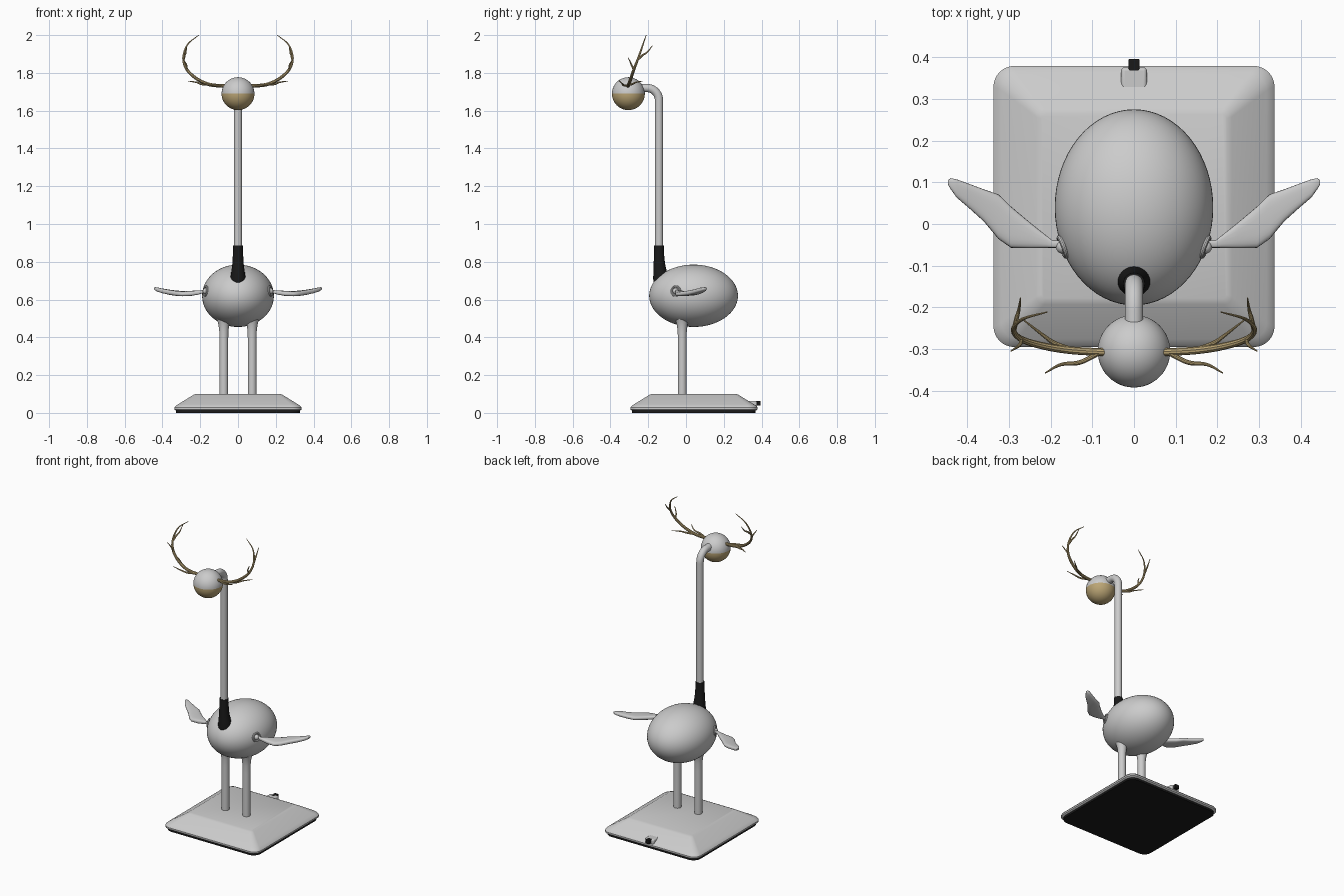
import bpy, bmesh, math
from mathutils import Vector

if "Cube" in bpy.data.objects:
    bpy.data.objects.remove(bpy.data.objects["Cube"])


def material(name, rgb):
    m = bpy.data.materials.new(name)
    m.diffuse_color = (*rgb, 1)
    m.use_nodes = True
    m.node_tree.nodes["Principled BSDF"].inputs["Base Color"].default_value = m.diffuse_color
    return m


BLACK = material("black", (0.01, 0.01, 0.01))
GOLD = material("gold", (0.50, 0.38, 0.18))


def finish(ob, name, mat=None, mirror=False, angle=35):
    ob.name = name
    if mat:
        ob.data.materials.append(mat)
    bpy.ops.object.select_all(action='DESELECT')
    ob.select_set(True)
    bpy.context.view_layer.objects.active = ob
    bpy.ops.object.shade_smooth_by_angle(angle=math.radians(angle))
    if mirror:
        ob.modifiers.new("Mirror", 'MIRROR')
    return ob


def loft(name, stacks, mat=None, mirror=False, angle=35):
    """Skin each stack of equal-sized rings and cap both ends."""
    bm = bmesh.new()
    for rings in stacks:
        rows = [[bm.verts.new(p) for p in ring] for ring in rings]
        n = len(rows[0])
        for a, b in zip(rows, rows[1:]):
            for i in range(n):
                j = (i + 1) % n
                bm.faces.new((a[i], a[j], b[j], b[i]))
        bm.faces.new(rows[0][::-1])
        bm.faces.new(rows[-1])
    bmesh.ops.recalc_face_normals(bm, faces=bm.faces)
    me = bpy.data.meshes.new(name)
    bm.to_mesh(me)
    bm.free()
    ob = bpy.data.objects.new(name, me)
    bpy.context.collection.objects.link(ob)
    return finish(ob, name, mat, mirror, angle)


def lathe(profile, cx, cy, n=48):
    """Rings around a vertical axis from (radius, z) pairs."""
    return [[(cx + r * math.cos(2 * math.pi * i / n), cy + r * math.sin(2 * math.pi * i / n), z)
             for i in range(n)] for r, z in profile]


def smooth_path(pts, steps=6):
    """Catmull-Rom sampling of a few control points."""
    p = [Vector(q) for q in pts]
    p = [2 * p[0] - p[1]] + p + [2 * p[-1] - p[-2]]
    out = []
    for a, b, c, d in zip(p, p[1:], p[2:], p[3:]):
        for s in range(steps):
            t = s / steps
            out.append(0.5 * (2 * b + (c - a) * t + (2 * a - 5 * b + 4 * c - d) * t * t
                              + (3 * b - a - 3 * c + d) * t ** 3))
    return out + [p[-2]]


def tube(path, r0, r1, n=10):
    """Rings along a path, radius tapering from r0 to r1."""
    rings = []
    side = None
    for k, c in enumerate(path):
        t = (path[min(k + 1, len(path) - 1)] - path[max(k - 1, 0)]).normalized()
        u = side if side else t.orthogonal()
        u = (u - t * u.dot(t)).normalized()
        side = u
        v = t.cross(u)
        f = k / (len(path) - 1)
        r = r0 + (r1 - r0) * f * f
        rings.append([c + r * (u * math.cos(2 * math.pi * i / n) + v * math.sin(2 * math.pi * i / n))
                      for i in range(n)])
    return rings


def rounded_square(half, radius, z, cy=0.042, n=8):
    ring = []
    for q, (sx, sy) in enumerate(((1, 1), (-1, 1), (-1, -1), (1, -1))):
        for i in range(n + 1):
            a = math.pi / 2 * (q + i / n)
            ring.append((sx * (half - radius) + radius * math.cos(a),
                         cy + sy * (half - radius) + radius * math.sin(a), z))
    return ring


# Base plate, rubber pad and power socket
loft("base", [[rounded_square(*s) for s in (
    (0.329, 0.05, 0.012), (0.337, 0.05, 0.018), (0.337, 0.05, 0.028), (0.330, 0.045, 0.037),
    (0.318, 0.04, 0.045), (0.235, 0.02, 0.096), (0.222, 0.012, 0.101))]], angle=25)
loft("base_pad", [[rounded_square(0.327, 0.05, 0.0), rounded_square(0.327, 0.05, 0.014)]], BLACK)


def box(name, size, loc, bevel, mat=None):
    bpy.ops.mesh.primitive_cube_add(size=1, location=loc)
    ob = bpy.context.object
    ob.scale = size
    bpy.ops.object.transform_apply(location=False, rotation=False)
    m = ob.modifiers.new("Bevel", 'BEVEL')
    m.width, m.segments = bevel, 3
    finish(ob, name, mat)


box("socket_housing", (0.062, 0.075, 0.034), (0, 0.338, 0.047), 0.008)
box("socket_plug", (0.026, 0.045, 0.026), (0, 0.373, 0.051), 0.003, BLACK)

# Body
bpy.ops.mesh.primitive_uv_sphere_add(segments=64, ring_count=32, radius=1, location=(0, 0.04, 0.62))
bpy.context.object.scale = (0.19, 0.235, 0.165)
finish(bpy.context.object, "body")

# Legs flaring into the body
loft("legs", [lathe([(0.023, 0.09), (0.023, 0.38), (0.024, 0.43), (0.028, 0.465),
                     (0.035, 0.49), (0.045, 0.515)], 0.075, -0.02, 32)], mirror=True)

# Neck with a bend into the head
neck = [(0, -0.143, 0.70), (0, -0.143, 1.655)]
neck += [(0, -0.208 + 0.065 * math.cos(a), 1.655 + 0.065 * math.sin(a))
         for a in [math.pi / 2 * i / 12 for i in range(1, 13)]] + [(0, -0.26, 1.72)]
loft("neck", [tube([Vector(p) for p in neck], 0.022, 0.022, 32)])

# Sleeve at the foot of the neck, leaning back a little at the bottom
sleeve = [(0.026, 0.885, -0.143), (0.027, 0.84, -0.143), (0.030, 0.79, -0.141),
          (0.035, 0.75, -0.137), (0.040, 0.715, -0.134), (0.040, 0.69, -0.132)]
loft("neck_sleeve", [[lathe([(r, z)], 0, y, 32)[0] for r, z, y in sleeve]], BLACK)

# Head: grey upper half, gold lower half
HEAD_R = 0.087
for name, sign, mat in (("head_top", 1, None), ("head_bottom", -1, GOLD)):
    arc = [math.pi / 2 * i / 16 for i in range(17)]
    prof = [(max(HEAD_R * math.cos(a), 0.0005), 1.69 + sign * HEAD_R * math.sin(a)) for a in arc]
    loft(name, [lathe(prof, 0, -0.305)], mat)

# Antlers: main beam and four tines (control points, base radius)
antlers = [
    ([(0.06, -0.308, 1.73), (0.15, -0.303, 1.738), (0.22, -0.292, 1.77), (0.272, -0.275, 1.82),
      (0.289, -0.252, 1.88), (0.267, -0.228, 1.95), (0.208, -0.211, 2.0)], 0.0095),
    ([(0.085, -0.31, 1.733), (0.13, -0.332, 1.735), (0.175, -0.337, 1.742), (0.213, -0.357, 1.762)], 0.006),
    ([(0.145, -0.303, 1.738), (0.19, -0.286, 1.74), (0.22, -0.265, 1.75), (0.265, -0.23, 1.757)], 0.006),
    ([(0.270, -0.276, 1.815), (0.274, -0.290, 1.845), (0.295, -0.305, 1.88)], 0.005),
    ([(0.288, -0.256, 1.87), (0.282, -0.228, 1.895), (0.276, -0.205, 1.91), (0.272, -0.177, 1.945)], 0.006)]
loft("antlers", [tube(smooth_path(p), r, 0.0015) for p, r in antlers], GOLD, mirror=True)

# Wings: sections of (x, leading y, trailing y, half thickness)
sections = [(0.160, -0.057, -0.040, 0.008), (0.195, -0.057, -0.040, 0.009), (0.21, -0.057, -0.028, 0.011),
            (0.25, -0.058, 0.004, 0.013), (0.295, -0.057, 0.042, 0.013), (0.325, -0.036, 0.071, 0.013),
            (0.36, 0.006, 0.083, 0.013), (0.40, 0.042, 0.098, 0.012), (0.425, 0.063, 0.107, 0.011),
            (0.44, 0.084, 0.110, 0.008), (0.446, 0.094, 0.105, 0.004)]
rings = []
for x, lead, trail, h in sections:
    z, ring = 0.633 + (x - 0.30) ** 2, []
    for i in range(24):
        c, s = math.cos(2 * math.pi * i / 24), math.sin(2 * math.pi * i / 24)
        y = (lead + trail) / 2 + (trail - lead) / 2 * math.copysign(abs(c) ** 0.7, c)
        mid = z + 0.06 * (y - 0.02)
        ring.append((x, y, mid + h * math.copysign(abs(s) ** 0.6, s)))
    rings.append(ring)
loft("wings", [rings], mirror=True, angle=50)

# Wing joints: collar and ball on each side of the body
normal = Vector((4.76, -1.72, 0.6)).normalized()
for sx, label in ((1, "right"), (-1, "left")):
    n = Vector((sx * normal.x, normal.y, normal.z))
    rot = n.to_track_quat('Z', 'Y').to_euler()
    loc = (sx * 0.171, -0.055, 0.645)
    bpy.ops.mesh.primitive_torus_add(major_radius=0.024, minor_radius=0.006, major_segments=32,
                                     minor_segments=10, location=loc, rotation=rot)
    finish(bpy.context.object, label + "_wing_collar")
    bpy.ops.mesh.primitive_uv_sphere_add(segments=24, ring_count=12, radius=0.016, location=loc)
    finish(bpy.context.object, label + "_wing_ball")
